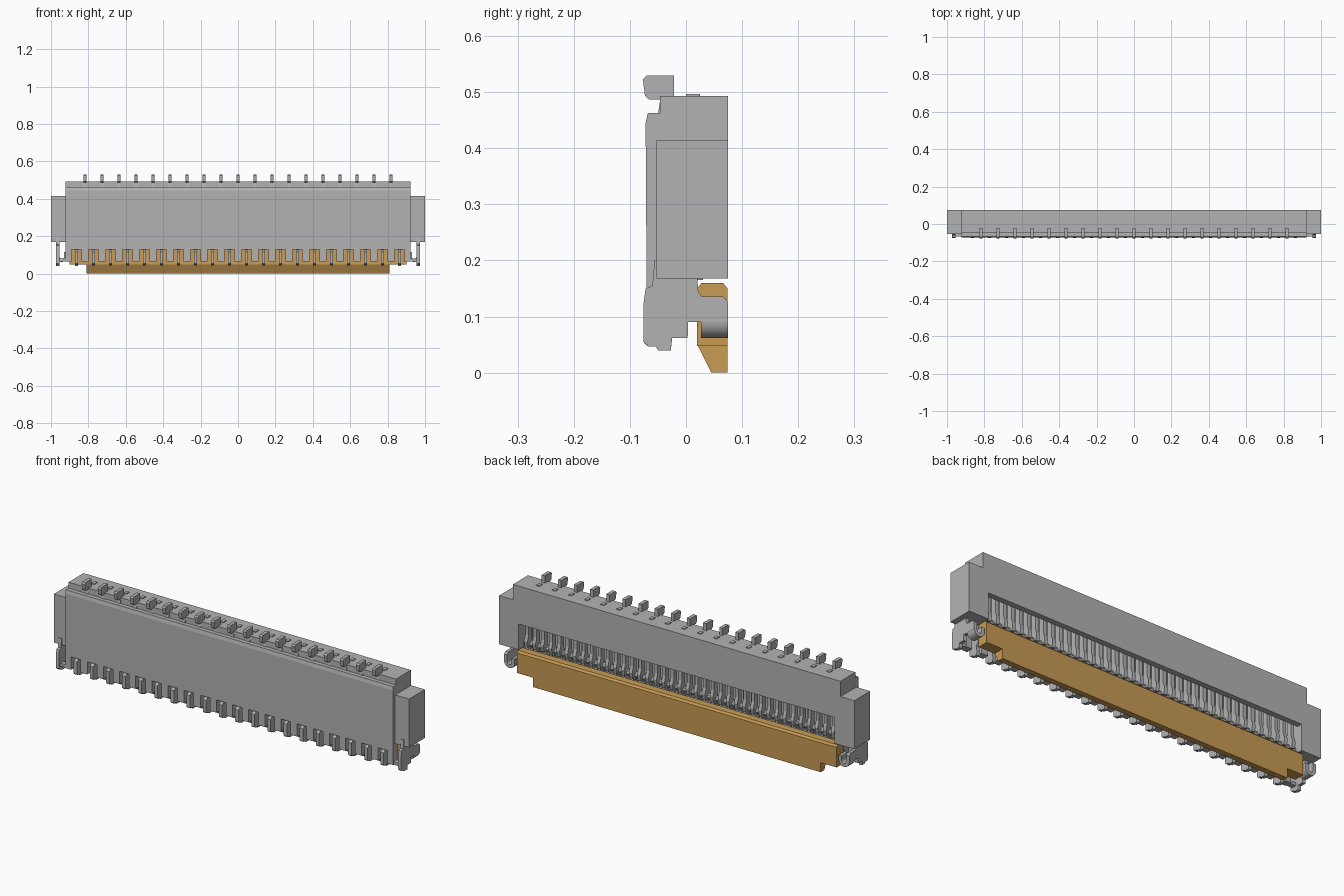
import bpy, bmesh, math

if "Cube" in bpy.data.objects:
    bpy.data.objects.remove(bpy.data.objects["Cube"])

def material(name, col):
    m = bpy.data.materials.new(name)
    m.diffuse_color = (*col, 1)
    m.use_nodes = True
    m.node_tree.nodes["Principled BSDF"].inputs["Base Color"].default_value = m.diffuse_color
    return m

GREY = material("light grey", (0.45, 0.45, 0.45))
AMBER = material("amber", (0.58, 0.33, 0.09))

def prism(bm, pts, x0, x1):
    """Extrude a (y, z) outline from x0 to x1."""
    f = bm.faces.new([bm.verts.new((x0, y, z)) for y, z in pts])
    r = bmesh.ops.extrude_face_region(bm, geom=[f])
    for g in r["geom"]:
        if isinstance(g, bmesh.types.BMVert):
            g.co.x = x1

def box(bm, x0, x1, y0, y1, z0, z1):
    prism(bm, [(y0, z0), (y1, z0), (y1, z1), (y0, z1)], x0, x1)

def both(bm, x0, x1, *yz):
    """The same box at both ends."""
    box(bm, x0, x1, *yz)
    box(bm, -x1, -x0, *yz)

def finish(bm, name, mat):
    bmesh.ops.recalc_face_normals(bm, faces=bm.faces[:])
    me = bpy.data.meshes.new(name)
    bm.to_mesh(me)
    bm.free()
    ob = bpy.data.objects.new(name, me)
    bpy.context.collection.objects.link(ob)
    me.materials.append(mat)
    return ob

PITCH = 1 / 11
lower_x = [(i - 9.5) * PITCH for i in range(20)]
upper_x = [(i - 9) * PITCH for i in range(19)]

# Housing: slotted body, end walls, ears, and teeth along the lower front edge
bm = bmesh.new()
prism(bm, [(-.07, .13), (-.072, .445), (-.068, .463), (-.046, .463), (-.046, .493),
           (.075, .493), (.075, .30), (.047, .30), (.047, .45), (-.035, .45),
           (-.035, .13)], -.922, .922)
both(bm, .89, .922, -.036, .075, .168, .46)
both(bm, .92, 1.0, -.053, .075, .168, .415)
edges = [-.922] + [x + s * .027 for x in lower_x for s in (-1, 1)] + [.922]
for a, b in zip(edges[::2], edges[1::2]):
    box(bm, a, b, -.07, -.035, .065, .13)
finish(bm, "housing", GREY)

# Contacts with solder feet at the lower front edge
bm = bmesh.new()
for x in lower_x:
    prism(bm, [(-.075, .053), (-.068, .047), (-.053, .047), (-.05, .04), (-.027, .04),
               (-.025, .06), (-.03, .085), (-.018, .10), (-.018, .36), (.02, .36),
               (.02, .22), (.012, .20), (.014, .165), (.03, .165), (.034, .185),
               (.05, .18), (.056, .21), (.046, .24), (.046, .44), (-.036, .44),
               (-.036, .13), (-.06, .125), (-.075, .115)], x - .009, x + .009)
finish(bm, "lower_contacts", GREY)

# Contacts with solder feet above the top edge
bm = bmesh.new()
for x in upper_x:
    prism(bm, [(-.077, .523), (-.07, .53), (-.021, .53), (-.021, .46), (-.05, .46),
               (-.046, .487), (-.066, .487), (-.073, .493)], x - .009, x + .009)
    prism(bm, [(-.036, .15), (-.018, .15), (-.018, .36), (.02, .36), (.02, .22),
               (.012, .20), (.014, .165), (.03, .165), (.034, .185), (.05, .18),
               (.056, .21), (.046, .24), (.046, .44), (.025, .44), (.025, .497),
               (0, .497), (0, .44), (-.036, .44)], x - .009, x + .009)
finish(bm, "upper_contacts", GREY)

# Flip lever: wide upper band, narrower chamfered tongue
bm = bmesh.new()
prism(bm, [(.02, .048), (.074, .048), (.074, .15), (.066, .16), (.028, .16), (.02, .15)], -.90, .90)
prism(bm, [(.045, 0), (.074, 0), (.074, .05), (.02, .05)], -.81, .81)
finish(bm, "flip_lever", AMBER)

# Hinge pins between the contact hooks
bm = bmesh.new()
ring = [(.024 + .014 * math.cos(t * math.pi / 4), .19 + .014 * math.sin(t * math.pi / 4)) for t in range(8)]
prism(bm, ring, -.89, .89)
finish(bm, "hinge_pin", GREY)

# Fitting nails: side plates with front feet and rolled rear ends
bm = bmesh.new()
plate = [(-.076, .12), (-.072, .15), (-.06, .155), (-.056, .2), (-.04, .2), (-.04, .17),
         (.02, .17), (.022, .143), (.028, .136), (.065, .136), (.075, .126), (.075, .09),
         (.02, .09), (.004, .09), (.003, .062), (-.025, .062), (-.027, .04), (-.05, .04),
         (-.054, .047), (-.068, .047), (-.076, .055)]
for s in (-1, 1):
    prism(bm, plate, s * .955, s * .972)
    # Rolled strip: a half ring in x and z, pushed along y
    out = [(.972, .125)] + [(.942 + .030 * math.cos(a), .092 + .030 * math.sin(a))
                            for a in [-math.pi * i / 10 for i in range(11)]] + [(.912, .115)]
    inn = [(.955, .125)] + [(.942 + .013 * math.cos(a), .092 + .013 * math.sin(a))
                            for a in [-math.pi * i / 10 for i in range(11)]] + [(.929, .115)]
    f = bm.faces.new([bm.verts.new((s * x, .027, z)) for x, z in out + inn[::-1]])
    for g in bmesh.ops.extrude_face_region(bm, geom=[f])["geom"]:
        if isinstance(g, bmesh.types.BMVert):
            g.co.y = .075
    # Inner web joining the plate to the housing
    box(bm, s * .90, s * .956, -.066, -.04, .065, .08)
nails = finish(bm, "fitting_nails", GREY)
bpy.context.view_layer.objects.active = nails
nails.select_set(True)
bpy.ops.object.shade_smooth_by_angle(angle=math.radians(25))
